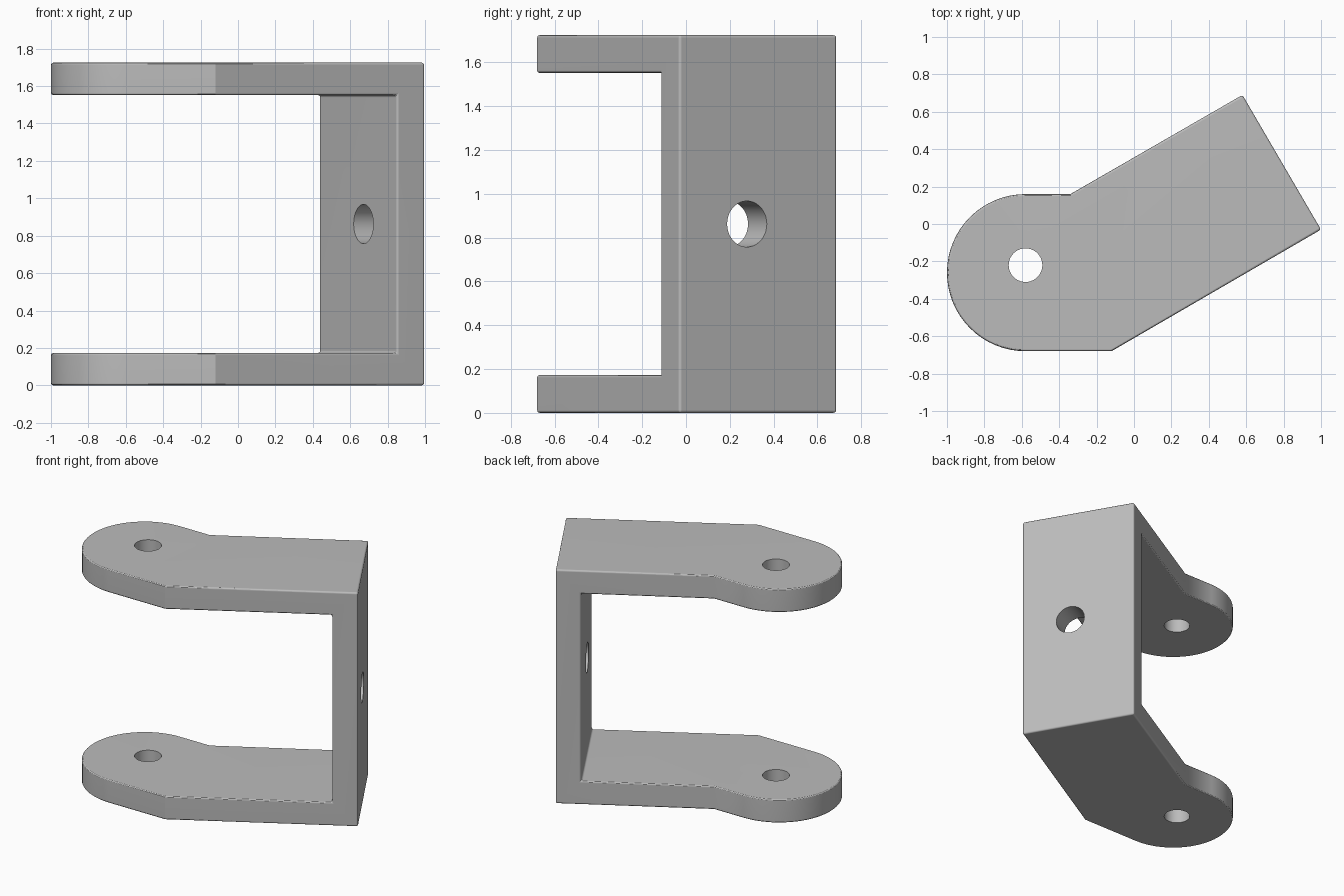
import bpy, bmesh, math
from mathutils import Vector, Matrix

if "Cube" in bpy.data.objects:
    bpy.data.objects.remove(bpy.data.objects["Cube"])

HEIGHT, PLATE, WALL = 1.725, 0.173, 0.172
TILT = math.radians(30)
U = Vector((math.cos(TILT), math.sin(TILT), 0))   # direction of the angled arm
MID = Vector((0.79, 0.33, HEIGHT / 2))            # middle of the outer wall face

# Plain grey metal
grey = bpy.data.materials.new("grey_metal")
grey.use_nodes = True
colour = (0.5, 0.5, 0.5, 1)
grey.diffuse_color = colour
grey.node_tree.nodes["Principled BSDF"].inputs["Base Color"].default_value = colour


def activate(obj):
    bpy.ops.object.select_all(action='DESELECT')
    obj.select_set(True)
    bpy.context.view_layer.objects.active = obj


def apply(obj, kind, **settings):
    mod = obj.modifiers.new(kind.title(), kind)
    for key, value in settings.items():
        setattr(mod, key, value)
    activate(obj)
    bpy.ops.object.modifier_apply(modifier=mod.name)


def cut(obj, cutter):
    cutter.hide_render = True
    cutter.data.materials.append(grey)
    apply(obj, 'BOOLEAN', object=cutter, operation='DIFFERENCE', solver='EXACT')
    bpy.data.objects.remove(cutter)


def cylinder(radius, depth, location, rotation=(0, 0, 0)):
    bpy.ops.mesh.primitive_cylinder_add(vertices=40, radius=radius, depth=depth,
                                        location=location, rotation=rotation)
    return bpy.context.object


# Outline: rounded lug, then straight sides out to the angled wall
outline = []
STEPS = 32
for i in range(STEPS + 1):
    a = math.pi / 2 + math.pi * i / STEPS
    outline.append((-0.58 + 0.42 * math.cos(a), -0.26 + 0.42 * math.sin(a)))
outline += [(-0.12, -0.68), (1.0, -0.03), (0.58, 0.69), (-0.34, 0.16)]

bm = bmesh.new()
base = bm.faces.new([bm.verts.new((x, y, 0)) for x, y in outline])
raised = bmesh.ops.extrude_face_region(bm, geom=[base])["geom"]
bmesh.ops.translate(bm, vec=(0, 0, HEIGHT),
                    verts=[v for v in raised if isinstance(v, bmesh.types.BMVert)])
bmesh.ops.recalc_face_normals(bm, faces=bm.faces)
mesh = bpy.data.meshes.new("clevis_bracket")
bm.to_mesh(mesh)
bm.free()
bracket = bpy.data.objects.new("clevis_bracket", mesh)
bpy.context.collection.objects.link(bracket)
mesh.materials.append(grey)

# Opening between the two plates
bpy.ops.mesh.primitive_cube_add(size=1, location=MID - U * (WALL + 1.5),
                                rotation=(0, 0, TILT))
opening = bpy.context.object
opening.scale = (3, 4, HEIGHT - 2 * PLATE)
cut(bracket, opening)

# Softened edges
apply(bracket, 'BEVEL', width=0.013, segments=3, limit_method='ANGLE',
      angle_limit=math.radians(40))

# Pin hole through both plates, bolt hole through the wall
cut(bracket, cylinder(0.09, 4, (-0.58, -0.22, HEIGHT / 2)))
cut(bracket, cylinder(0.105, 0.6, (0.745, 0.235, HEIGHT / 2), (0, math.pi / 2, TILT)))

# Smooth arc and bevels, crisp corners and hole rims
activate(bracket)
bpy.ops.object.shade_smooth_by_angle(angle=math.radians(29))
apply(bracket, 'WEIGHTED_NORMAL', keep_sharp=True)
